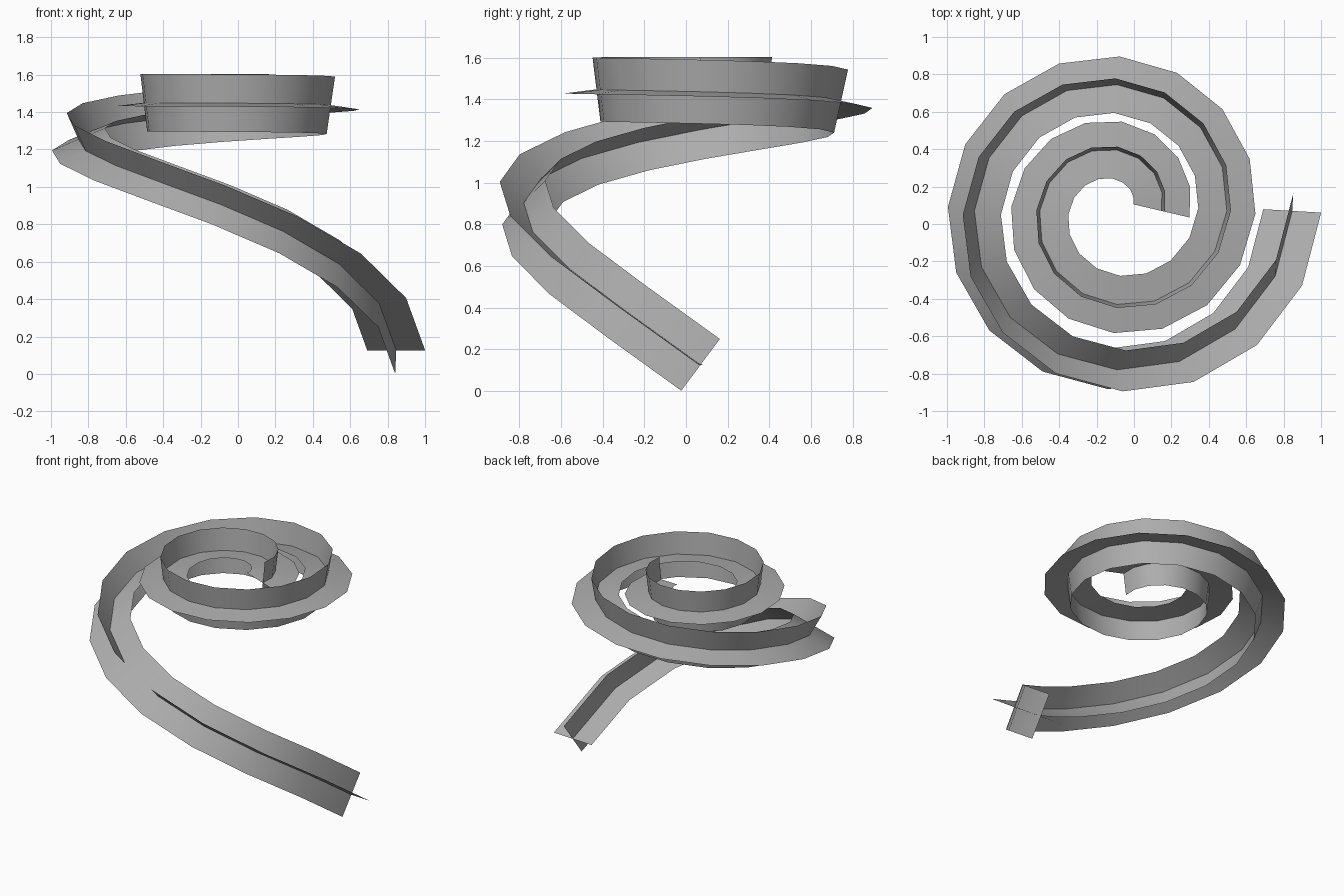
import bpy
from math import sin, cos, tau
from mathutils import Vector

if "Cube" in bpy.data.objects:
    bpy.data.objects.remove(bpy.data.objects["Cube"])

TURNS, SEGS, SUB = 2, 32, 12      # 16 sides per turn, finer steps for the frame
HALF = 0.155                      # half width of each ribbon
CENTRE = (-0.091, 0.07)

grey = bpy.data.materials.new("dark_grey")
grey.diffuse_color = (0.42, 0.42, 0.42, 1)
grey.use_nodes = True
grey.node_tree.nodes["Principled BSDF"].inputs["Base Color"].default_value = grey.diffuse_color


def path(u):
    """Flattening spiral, u from 0 (foot) to 1 (inner end)."""
    r = 0.937 - 0.699 * u
    a = -tau * TURNS * u
    z = 1.45 - 1.325 * max(1 - u, 0) ** 6.65
    return Vector((CENTRE[0] + r * cos(a), CENTRE[1] + r * sin(a), z))


def tangent(u):
    e = 1e-4
    return (path(u + e) - path(u - e)).normalized()


# Carry a twist-free frame along the path
t = tangent(0)
side = t.cross(Vector((0, 0, 1))).normalized()
frames = []
for i in range(SEGS * SUB + 1):
    u = i / (SEGS * SUB)
    new = tangent(u)
    side = t.rotation_difference(new) @ side
    side = (side - new * side.dot(new)).normalized()
    t = new
    if i % SUB == 0:
        frames.append((path(u), side.copy(), side.cross(t)))


def ribbon(name, axis):
    verts, faces = [], []
    for f in frames:
        verts += [f[0] - f[axis] * HALF, f[0] + f[axis] * HALF]
    for i in range(SEGS):
        k = 2 * i
        faces.append((k, k + 1, k + 3, k + 2))
    me = bpy.data.meshes.new(name)
    me.from_pydata(verts, [], faces)
    me.materials.append(grey)
    ob = bpy.data.objects.new(name, me)
    bpy.context.collection.objects.link(ob)
    me.shade_smooth()
    return ob


# Two crossing ribbons form the plus-shaped section
ribbon("spiral_ribbon_flat", 1)
ribbon("spiral_ribbon_upright", 2)
